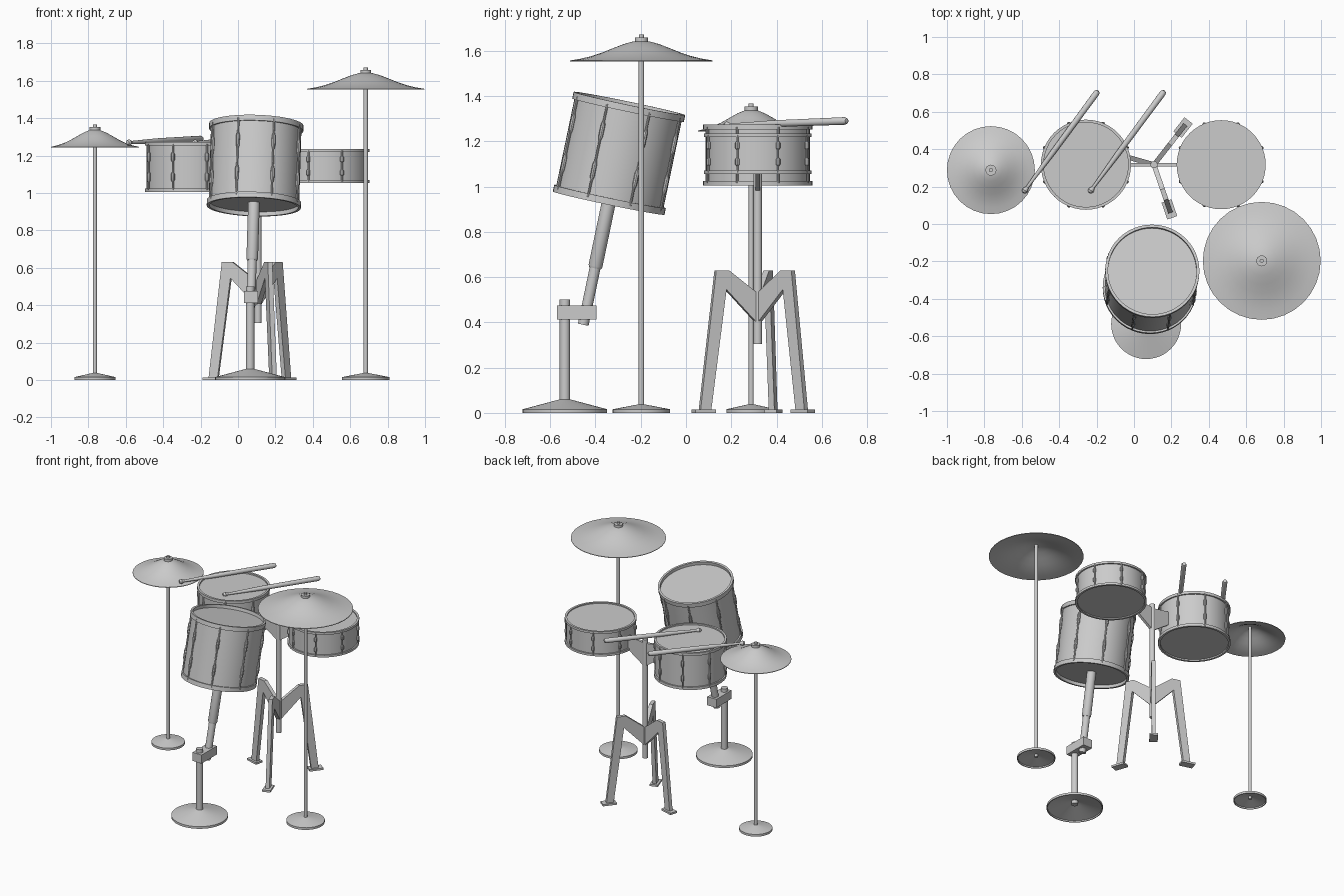
import bpy, bmesh, math
from mathutils import Vector, Matrix

if "Cube" in bpy.data.objects:
    bpy.data.objects.remove(bpy.data.objects["Cube"])

UP = Vector((0, 0, 1))


def finish(name, bm, matrix=Matrix()):
    bmesh.ops.remove_doubles(bm, verts=bm.verts, dist=1e-5)
    bmesh.ops.recalc_face_normals(bm, faces=bm.faces)
    me = bpy.data.meshes.new(name)
    bm.to_mesh(me)
    bm.free()
    ob = bpy.data.objects.new(name, me)
    ob.matrix_world = matrix
    bpy.context.collection.objects.link(ob)
    return ob


def frame(origin, direction=UP):
    rot = UP.rotation_difference(Vector(direction).normalized()).to_matrix().to_4x4()
    return Matrix.Translation(origin) @ rot


def lathe(bm, profile, seg=48, closed=False, at=(0, 0)):
    """Spin (radius, height) points around a vertical axis."""
    rings = [[bm.verts.new((at[0] + r * math.cos(2 * math.pi * i / seg),
                            at[1] + r * math.sin(2 * math.pi * i / seg), z))
              for i in range(seg)] if r > 0 else [bm.verts.new((at[0], at[1], z))] * seg
             for r, z in profile]
    pairs = list(zip(rings, rings[1:]))
    if closed:
        pairs.append((rings[-1], rings[0]))
    for a, b in pairs:
        for i in range(seg):
            j = (i + 1) % seg
            quad = list(dict.fromkeys((a[i], a[j], b[j], b[i])))
            if len(quad) > 2:
                bm.faces.new(quad)


def turned(name, profile, matrix, seg=48, closed=False):
    bm = bmesh.new()
    lathe(bm, profile, seg, closed)
    return finish(name, bm, matrix)


def rod_profile(r, z0, z1):
    return [(0, z0), (r, z0), (r, z1), (0, z1)]


def plate(name, outline, thick, matrix):
    """Extrude an (x, z) outline evenly about its own plane."""
    bm = bmesh.new()
    f = bm.faces.new([bm.verts.new((x, -thick / 2, z)) for x, z in outline])
    ext = bmesh.ops.extrude_face_region(bm, geom=[f])
    bmesh.ops.translate(bm, vec=(0, thick, 0),
                        verts=[v for v in ext['geom'] if isinstance(v, bmesh.types.BMVert)])
    return finish(name, bm, matrix)


def box(name, lo, hi, matrix=Matrix()):
    return plate(name, [(lo[0], lo[2]), (hi[0], lo[2]), (hi[0], hi[2]), (lo[0], hi[2])],
                 hi[1] - lo[1], matrix @ Matrix.Translation((0, (lo[1] + hi[1]) / 2, 0)))


def drum(name, matrix, r, h, hoop, recess):
    # shell with both heads
    turned(name + "_shell", rod_profile(r, recess, h - recess), matrix)
    # hoops
    for tag, z in (("bottom", 0), ("top", h - hoop)):
        turned(f"{name}_{tag}_hoop", [(r - .005, z), (r + .01, z), (r + .01, z + hoop),
                                      (r - .005, z + hoop)], matrix, closed=True)
    # tension rods with a thicker lug casing near each end
    bm = bmesh.new()
    for k in range(8):
        a = math.radians(22.5 + 45 * k)
        p = ((r + .007) * math.cos(a), (r + .007) * math.sin(a))
        lathe(bm, [(0, hoop * .5), (.005, hoop * .5), (.005, h * .2), (.01, h * .24),
                   (.01, h * .36), (.005, h * .4), (.005, h * .6), (.01, h * .64),
                   (.01, h * .76), (.005, h * .8), (.005, h - hoop * .5), (0, h - hoop * .5)],
              8, at=p)
    finish(name + "_lugs", bm, matrix)


def weighted_base(name, matrix, r, top, hub):
    turned(name, [(r, 0), (r, .016), (hub, top), (hub, top - .006), (r - .006, .01), (r - .006, 0)],
           matrix, closed=True)


def cymbal(name, x, y, edge, r, h, base_r, pole_r):
    m = frame((x, y, 0))
    curve = [(1, 0), (.85, .09), (.7, .22), (.55, .4), (.4, .62), (.25, .83), (.12, .96)]
    top = [(r * u, edge + h * v) for u, v in curve]
    under = [(a, b - .004) for a, b in reversed(top)]
    turned(name + "_plate", [(0, edge + h)][::-1] + top[::-1] + under[::-1] + [(0, edge + h - .004)],
           m, 32)
    apex = edge + h
    # wing nut, pole, foot
    turned(name + "_nut", [(0, apex - .005), (.029, apex - .003), (.029, apex + .014),
                           (.011, apex + .014), (.011, apex + .027), (0, apex + .027)], m, 24)
    turned(name + "_pole", rod_profile(pole_r, .015, apex), m, 16)
    weighted_base(name + "_base", m, base_r, .038, .012)


cymbal("small_cymbal", -.765, .288, 1.247, .235, .093, .11, .011)
cymbal("large_cymbal", .683, -.197, 1.557, .315, .087, .127, .012)

# Tilted large tom with its support tube on the same axis
low, high = Vector((.068, -.454, .39)), Vector((.098, -.25, 1.367))
axis = (high - low).normalized()
length = (high - low).length
drum("large_tom", frame(high - axis * .45, axis), .242, .45, .03, .022)
turned("tom_inner_tube", rod_profile(.024, 0, .3), frame(low, axis), 24)
turned("tom_outer_tube", [(0, .255), (.027, .255), (.031, .265), (.031, length - .41), (0, length - .41)],
       frame(low, axis), 24)
stand = frame((.065, -.535, 0))
turned("tom_stand_post", rod_profile(.023, .03, .5), stand, 24)
weighted_base("tom_stand_base", stand, .187, .06, .022)
box("tom_clamp", (.032, -.57, .413), (.106, -.396, .475))

# Pair of side drums
drum("left_snare", frame((-.257, .317, 1.005)), .231, .268, .02, .01)
drum("right_snare", frame((.466, .317, 1.055)), .228, .18, .016, .008)

# Shared tripod
hub = frame((.107, .317, 0))
turned("tripod_post", rod_profile(.019, .305, 1.17), hub, 24)
for side, turn in (("right", 0), ("left", math.pi)):
    plate(side + "_bracket", [(0, .97), (.13, 1.06), (.13, 1.16), (0, 1.14)], .02,
          hub @ Matrix.Rotation(turn, 4, 'Z'))
for i, ang in enumerate((52, 164, -71)):
    m = hub @ Matrix.Rotation(math.radians(ang), 4, 'Z')
    plate(f"tripod_leg_{i + 1}", [(0, .39), (.15, .545), (.222, .008), (.272, .008),
                                  (.198, .63), (.138, .63), (0, .525)], .026, m)
    box(f"tripod_foot_{i + 1}", (.205, -.028, 0), (.3, .028, .014), m)

# Drum sticks: ball tip, taper, rounded butt
for name, tip, butt in (("left_stick", (-.583, .18, 1.27), (-.195, .708, 1.29)),
                        ("right_stick", (-.23, .18, 1.27), (.16, .708, 1.29))):
    d = Vector(butt) - Vector(tip)
    n = d.length
    turned(name, [(0, -.017), (.011, -.013), (.017, 0), (.012, .013), (.008, .02), (.015, .25),
                  (.017, n - .01), (.012, n + .003), (0, n + .007)], frame(tip, d), 16)

bpy.ops.object.select_all(action='SELECT')
bpy.context.view_layer.objects.active = bpy.context.selected_objects[0]
bpy.ops.object.shade_smooth_by_angle(angle=math.radians(30))
